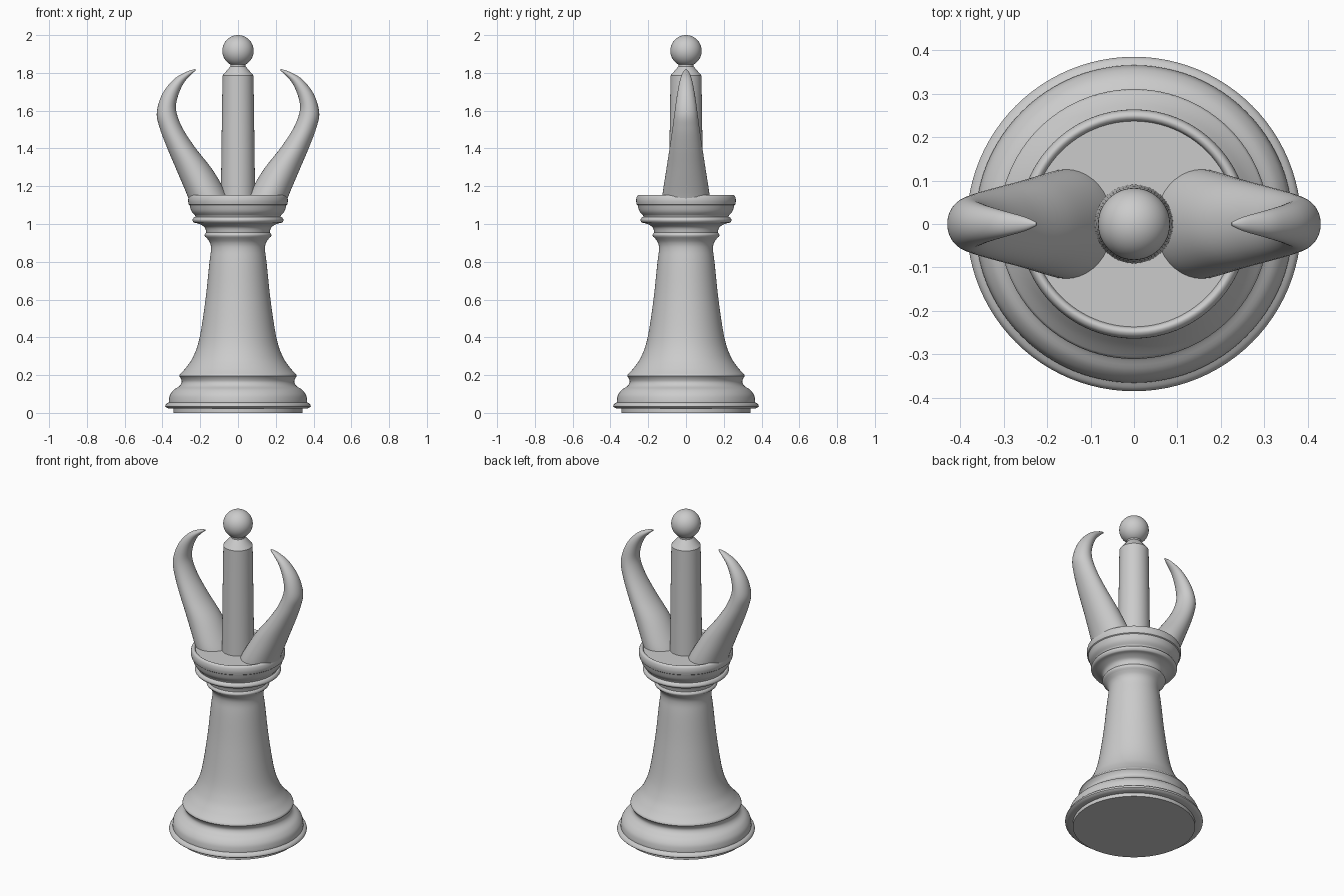
import bpy, math
from mathutils import Vector

if "Cube" in bpy.data.objects:
    bpy.data.objects.remove(bpy.data.objects["Cube"])


def spline(pts, n):
    """Catmull-Rom through points of any dimension."""
    out = []
    for i in range(len(pts) - 1):
        p0, p1, p2 = pts[max(i - 1, 0)], pts[i], pts[i + 1]
        p3 = pts[min(i + 2, len(pts) - 1)]
        for k in range(n):
            t = k / n
            out.append(tuple(0.5 * (2 * b + (c - a) * t + (2 * a - 5 * b + 4 * c - d) * t * t
                                    + (3 * b - a - 3 * c + d) * t ** 3)
                             for a, b, c, d in zip(p0, p1, p2, p3)))
    return out + [tuple(pts[-1])]


def loft(name, rings, angle):
    """Skin a stack of equal-sized rings and cap both ends."""
    n = len(rings[0])
    verts = [v for r in rings for v in r]
    faces = [(i * n + j, i * n + (j + 1) % n, (i + 1) * n + (j + 1) % n, (i + 1) * n + j)
             for i in range(len(rings) - 1) for j in range(n)]
    faces += [tuple(reversed(range(n))), tuple(range(len(verts) - n, len(verts)))]
    mesh = bpy.data.meshes.new(name)
    mesh.from_pydata(verts, [], faces)
    mesh.update()
    ob = bpy.data.objects.new(name, mesh)
    bpy.context.collection.objects.link(ob)
    bpy.ops.object.select_all(action='DESELECT')
    ob.select_set(True)
    bpy.context.view_layer.objects.active = ob
    bpy.ops.object.shade_smooth_by_angle(angle=math.radians(angle))
    return ob


def lathe(name, profile, sides=96, angle=35):
    circle = [(math.cos(2 * math.pi * k / sides), math.sin(2 * math.pi * k / sides)) for k in range(sides)]
    return loft(name, [[(r * c, r * s, z) for c, s in circle] for r, z in profile], angle)


# turned body: foot, stem, collar and dished crown
foot = [(0.342, 0), (0.342, 0.022)] + spline(
    [(0.37, 0.024), (0.385, 0.033), (0.38, 0.047), (0.366, 0.056)], 4) + spline(
    [(0.366, 0.066), (0.36, 0.095), (0.34, 0.122), (0.31, 0.142), (0.298, 0.162),
     (0.302, 0.18), (0.311, 0.194)], 4)
stem = spline([(0.309, 0.203), (0.275, 0.24), (0.236, 0.3), (0.203, 0.4), (0.172, 0.6),
               (0.152, 0.79), (0.143, 0.865), (0.148, 0.9), (0.165, 0.925)], 6)
collar = spline([(0.174, 0.933), (0.177, 0.942), (0.173, 0.951)], 4) + spline(
    [(0.168, 0.955), (0.176, 0.982), (0.205, 1.0), (0.228, 1.006)], 4) + spline(
    [(0.234, 1.008), (0.241, 1.02), (0.234, 1.034), (0.225, 1.037)], 4)
crown = spline([(0.227, 1.045), (0.246, 1.067), (0.256, 1.1)], 4) + spline(
    [(0.261, 1.104), (0.264, 1.125), (0.26, 1.146), (0.25, 1.154), (0.241, 1.15), (0.237, 1.14)], 4)
lathe("turned_body", foot + stem + collar + crown + [(0.001, 1.14)])

# centre post with tapered shoulder
lathe("centre_post", [(0.091, 1.12), (0.086, 1.5), (0.082, 1.785), (0.076, 1.793), (0.04, 1.835),
                      (0.04, 1.86)], 64)

# ball finial
bpy.ops.mesh.primitive_uv_sphere_add(segments=48, ring_count=24, radius=0.083, location=(0, 0, 1.917))
bpy.context.object.name = "ball_finial"
bpy.ops.object.shade_smooth()

# curved horns: inner x, z, outer x, z, half depth at each station
stations = [(0.035, 1.11, 0.25, 1.09, 0.127),
            (0.065, 1.17, 0.268, 1.15, 0.124),
            (0.137, 1.29, 0.327, 1.29, 0.104),
            (0.227, 1.405, 0.378, 1.41, 0.086),
            (0.295, 1.51, 0.415, 1.51, 0.071),
            (0.327, 1.60, 0.43, 1.59, 0.06),
            (0.320, 1.67, 0.40, 1.69, 0.048),
            (0.288, 1.745, 0.335, 1.77, 0.033),
            (0.243, 1.796, 0.267, 1.808, 0.017),
            (0.224, 1.812, 0.226, 1.82, 0.004)]
for side, label in ((1, "right"), (-1, "left")):
    rings = []
    for xi, zi, xo, zo, d in spline(stations, 6):
        a, b = Vector((xi, 0, zi)), Vector((xo, 0, zo))
        mid, half = (a + b) / 2, (b - a) / 2
        ring = []
        for k in range(40):
            t = 2 * math.pi * k / 40 * side
            p = mid + half * math.cos(t) + Vector((0, d * math.sin(t), 0))
            ring.append((p.x * side, p.y, p.z))
        rings.append(ring)
    loft(label + "_horn", rings, 50)
